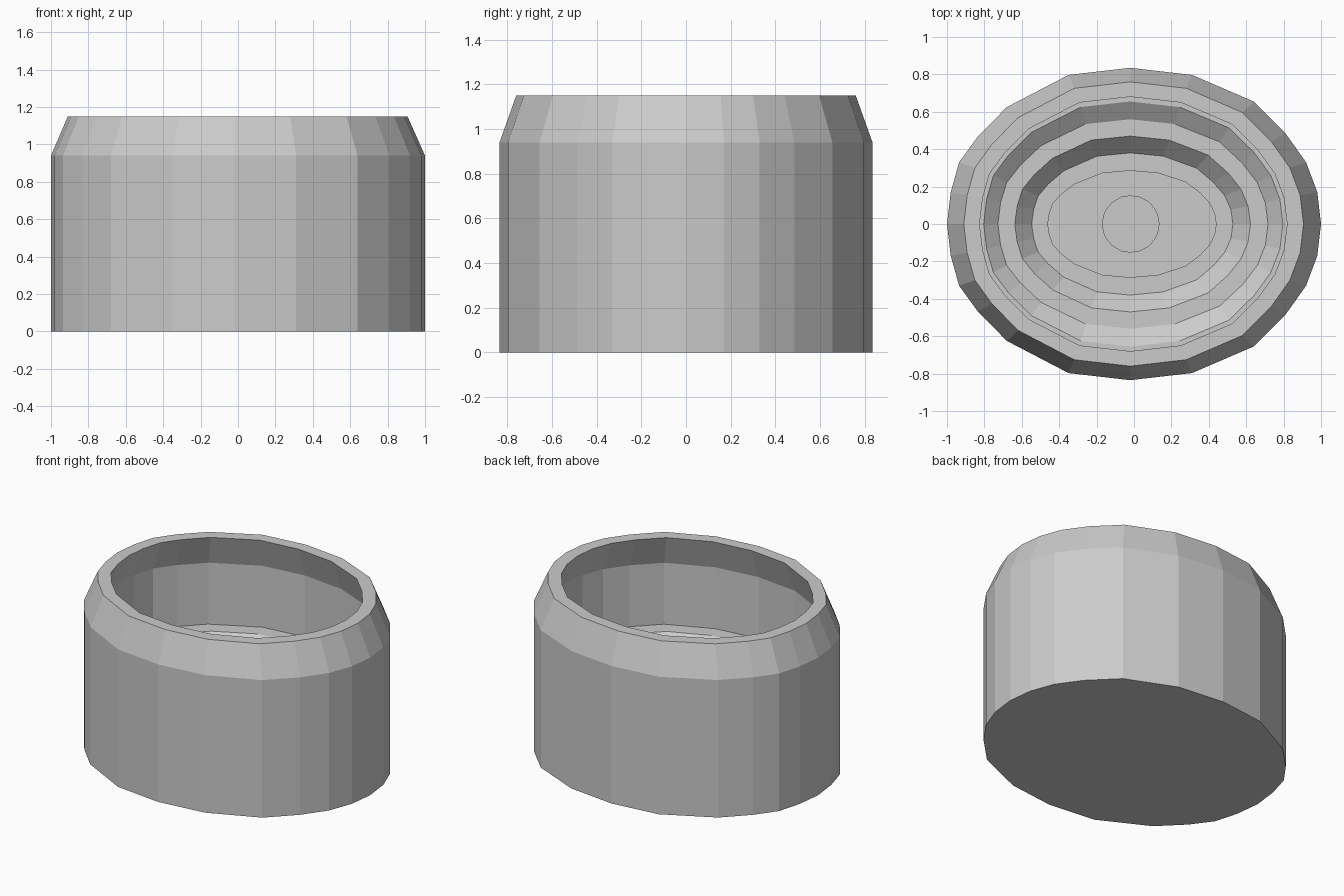
import bpy, bmesh

if "Cube" in bpy.data.objects:
    bpy.data.objects.remove(bpy.data.objects["Cube"])

# Upper half of the oval outline, right to left; mirrored in y for the rest
half = [(1, 0), (.98, .17), (.92, .33), (.81, .485), (.64, .655), (.31, .797), (-.02, .835),
        (-.35, .797), (-.68, .625), (-.835, .468), (-.935, .33), (-.98, .17), (-1, 0)]
outline = half + [(x, -y) for x, y in half[-2:0:-1]]

# Section rings: half width, half depth, height
profile = [
    (1.00, .835, 0), (1.00, .835, .94), (.908, .76, 1.15),      # outer wall and shoulder
    (.822, .68, 1.15), (.91, .755, .94), (.91, .755, .52),      # rim and inner wall
    (.80, .655, .52), (.722, .56, .455),                        # first sloping step
    (.63, .47, .455), (.538, .38, .36),                         # second sloping step
    (.45, .285, .36), (.45, .285, .30),                         # sunken floor
    (.15, .15, .30), (.15, .15, .25),                           # centre recess
]


def ring(bm, hx, hy, z):
    cx = -.02 * (1 - hx)
    return [bm.verts.new((cx + x * hx, y * hy / .835, z)) for x, y in outline]


# Oval tub with stepped interior
bm = bmesh.new()
rings = [ring(bm, *p) for p in profile]
n = len(outline)
for a, b in zip(rings, rings[1:]):
    for i in range(n):
        j = (i + 1) % n
        bm.faces.new((a[i], a[j], b[j], b[i]))
bm.faces.new(rings[0][::-1])
bm.faces.new(rings[-1])
bmesh.ops.recalc_face_normals(bm, faces=bm.faces)
mesh = bpy.data.meshes.new("oval_tub")
bm.to_mesh(mesh)
bm.free()
bpy.context.collection.objects.link(bpy.data.objects.new("oval_tub", mesh))
